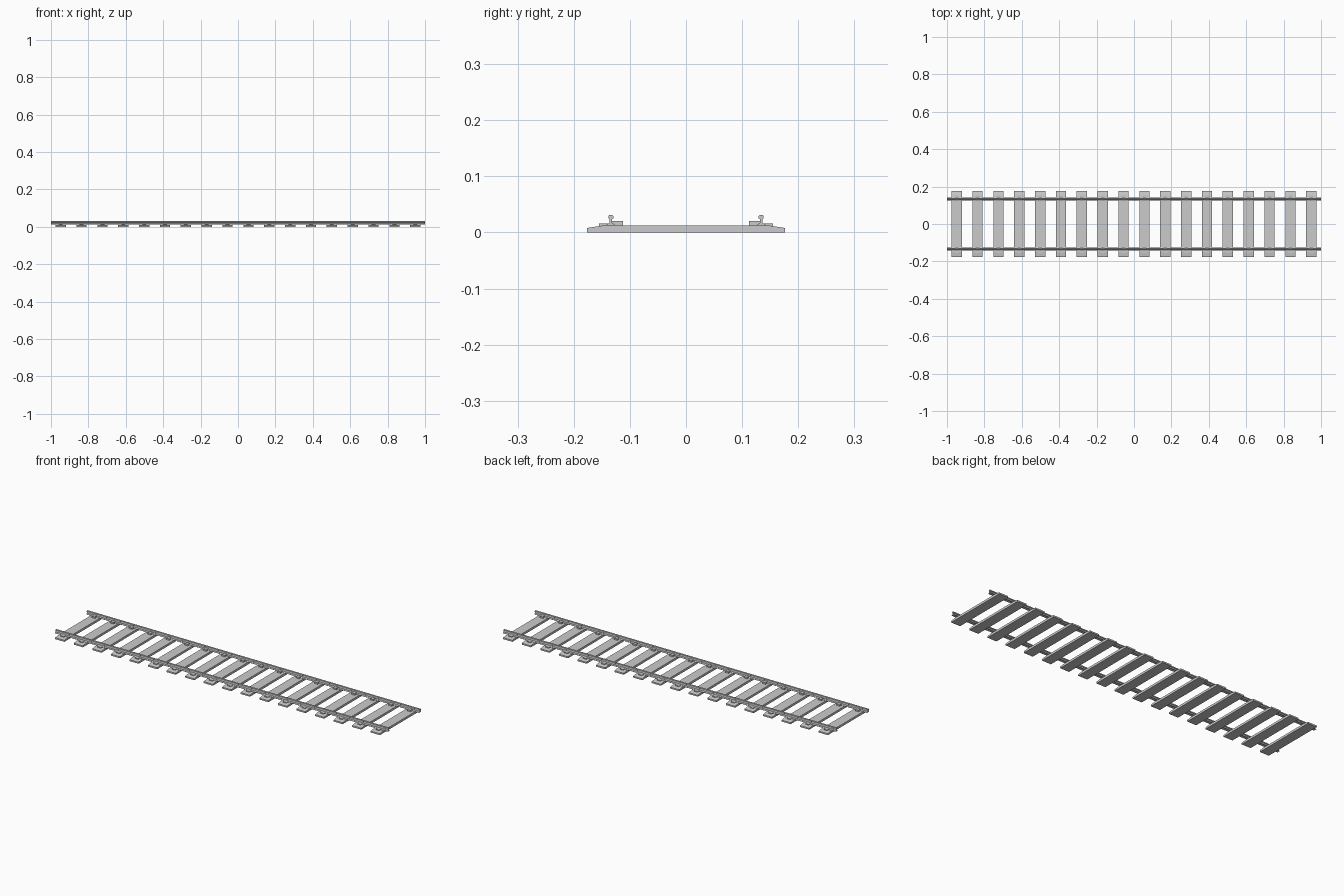
import bpy, bmesh

if "Cube" in bpy.data.objects:
    bpy.data.objects.remove(bpy.data.objects["Cube"])

COUNT, PITCH, WIDTH = 18, 0.1115, 0.055
RAIL_Y = 0.134


def extrude_x(name, profile, x, length):
    """Prism along x from a closed (y, z) profile, centred on x."""
    bm = bmesh.new()
    ends = [[bm.verts.new((x + s * length / 2, y, z)) for y, z in profile] for s in (-1, 1)]
    bm.faces.new(ends[0])
    bm.faces.new(ends[1])
    n = len(profile)
    for i in range(n):
        j = (i + 1) % n
        bm.faces.new((ends[0][i], ends[0][j], ends[1][j], ends[1][i]))
    bmesh.ops.recalc_face_normals(bm, faces=bm.faces[:])
    mesh = bpy.data.meshes.new(name)
    bm.to_mesh(mesh)
    bm.free()
    ob = bpy.data.objects.new(name, mesh)
    bpy.context.collection.objects.link(ob)
    return ob


def repeat(ob):
    mod = ob.modifiers.new("row", 'ARRAY')
    mod.use_relative_offset = False
    mod.use_constant_offset = True
    mod.constant_offset_displace = (PITCH, 0, 0)
    mod.count = COUNT


x0 = -PITCH * (COUNT - 1) / 2

# Sleepers with sloping ends
sleeper = [(-0.176, 0), (0.176, 0), (0.176, 0.008), (0.150, 0.012),
           (-0.150, 0.012), (-0.176, 0.008)]
repeat(extrude_x("sleepers", sleeper, x0, WIDTH))

# Rail section: foot, web and rounded head
half = [(0.008, 0.012), (0.008, 0.0135), (0.0025, 0.017), (0.002, 0.0235),
        (0.0045, 0.025), (0.0045, 0.0295), (0.003, 0.031)]
section = half + [(-y, z) for y, z in reversed(half)]

for side, label in ((-1, "front"), (1, "back")):
    extrude_x(label + "_rail", [(side * RAIL_Y + y, z) for y, z in section], 0, 2.0)

    # Base plates under the rail
    plate = [(side * y, z) for y, z in
             ((0.112, 0.011), (0.155, 0.011), (0.155, 0.0155), (0.112, 0.0155))]
    repeat(extrude_x(label + "_base_plates", plate, x0, 0.02))

    # Inner clips holding the rail foot
    clip = [(side * y, z) for y, z in
            ((0.112, 0.015), (0.132, 0.015), (0.132, 0.020), (0.112, 0.020))]
    repeat(extrude_x(label + "_clips", clip, x0, 0.018))
